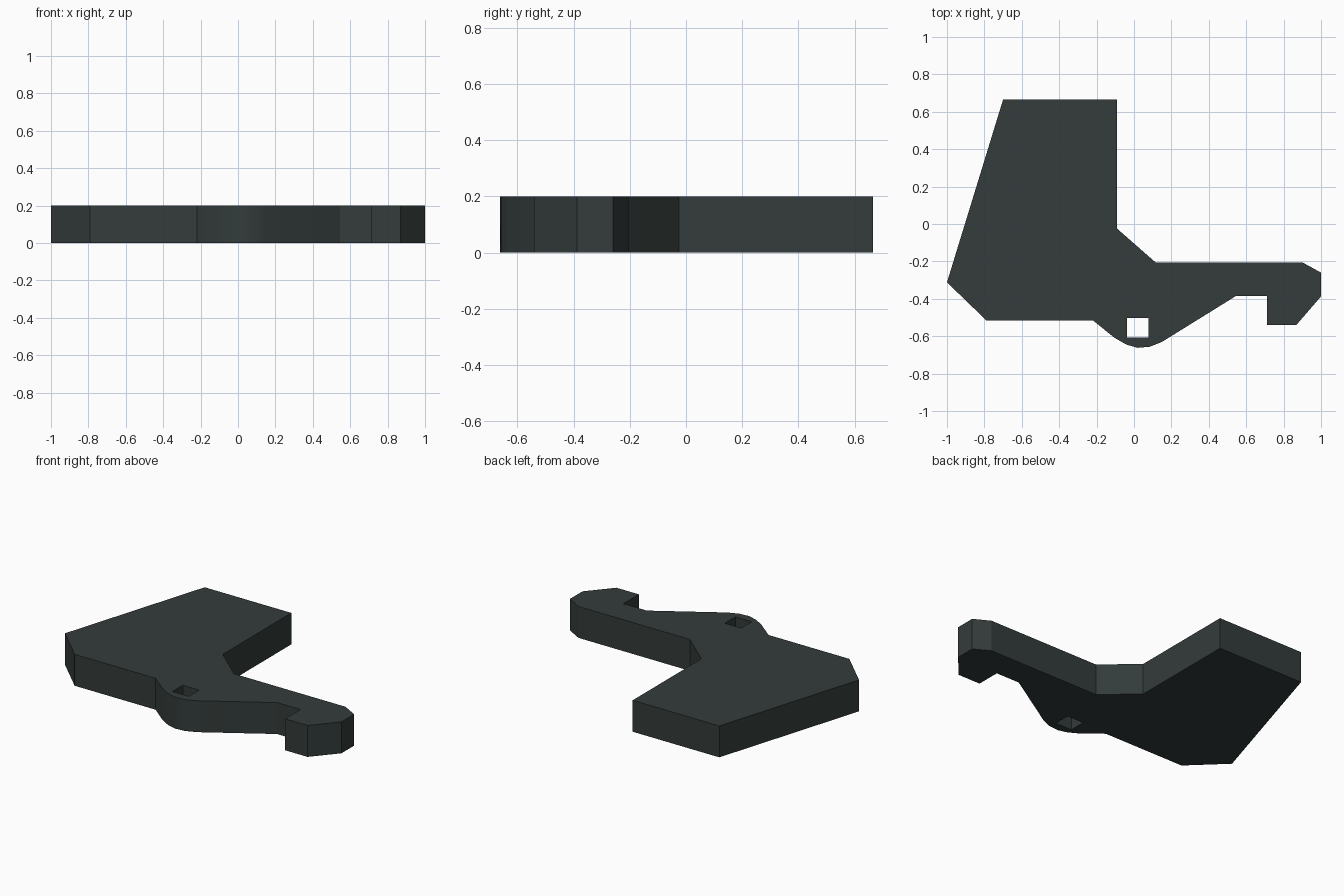
import bpy, bmesh
from mathutils import Vector

if "Cube" in bpy.data.objects:
    bpy.data.objects.remove(bpy.data.objects["Cube"])

THICKNESS = 0.2

# Outline of the plate seen from above, counter-clockwise from the left corner
outline = [
    (-1.0, -0.312), (-0.79, -0.515), (-0.22, -0.515),               # wide body, lower edge
    (-0.105, -0.608), (-0.04, -0.645), (0.02, -0.662),              # rounded lug
    (0.085, -0.656), (0.15, -0.63),
    (0.545, -0.385), (0.71, -0.385), (0.71, -0.54), (0.868, -0.54), # arm and hook
    (1.0, -0.387), (1.0, -0.26), (0.9, -0.205),
    (0.115, -0.205), (-0.09, -0.025),                               # inner corner
    (-0.09, 0.665), (-0.70, 0.665),                                 # upright end
]
# Square pin hole in the lug
hole = [(-0.037, -0.607), (0.078, -0.607), (0.078, -0.502), (-0.037, -0.502)]

dark = bpy.data.materials.new("dark_slate")
dark.diffuse_color = (0.033, 0.045, 0.043, 1)
dark.use_nodes = True
dark.node_tree.nodes["Principled BSDF"].inputs["Base Color"].default_value = dark.diffuse_color


def add_loop(bm, points):
    verts = [bm.verts.new((x, y, 0)) for x, y in points]
    return [bm.edges.new((v, verts[(i + 1) % len(verts)])) for i, v in enumerate(verts)]


# Fill between outline and hole, then extrude up
bm = bmesh.new()
edges = add_loop(bm, outline) + add_loop(bm, hole)
bmesh.ops.triangle_fill(bm, edges=edges, use_beauty=True, normal=Vector((0, 0, 1)))
res = bmesh.ops.extrude_face_region(bm, geom=bm.faces[:], use_keep_orig=True)
top = [g for g in res["geom"] if isinstance(g, bmesh.types.BMVert)]
bmesh.ops.translate(bm, vec=(0, 0, THICKNESS), verts=top)
bmesh.ops.recalc_face_normals(bm, faces=bm.faces[:])

mesh = bpy.data.meshes.new("hooked_plate")
bm.to_mesh(mesh)
bm.free()
mesh.materials.append(dark)
plate = bpy.data.objects.new("hooked_plate", mesh)
bpy.context.collection.objects.link(plate)

# Smooth only the rounded lug
bpy.context.view_layer.objects.active = plate
plate.select_set(True)
bpy.ops.object.shade_smooth_by_angle(angle=0.5)
